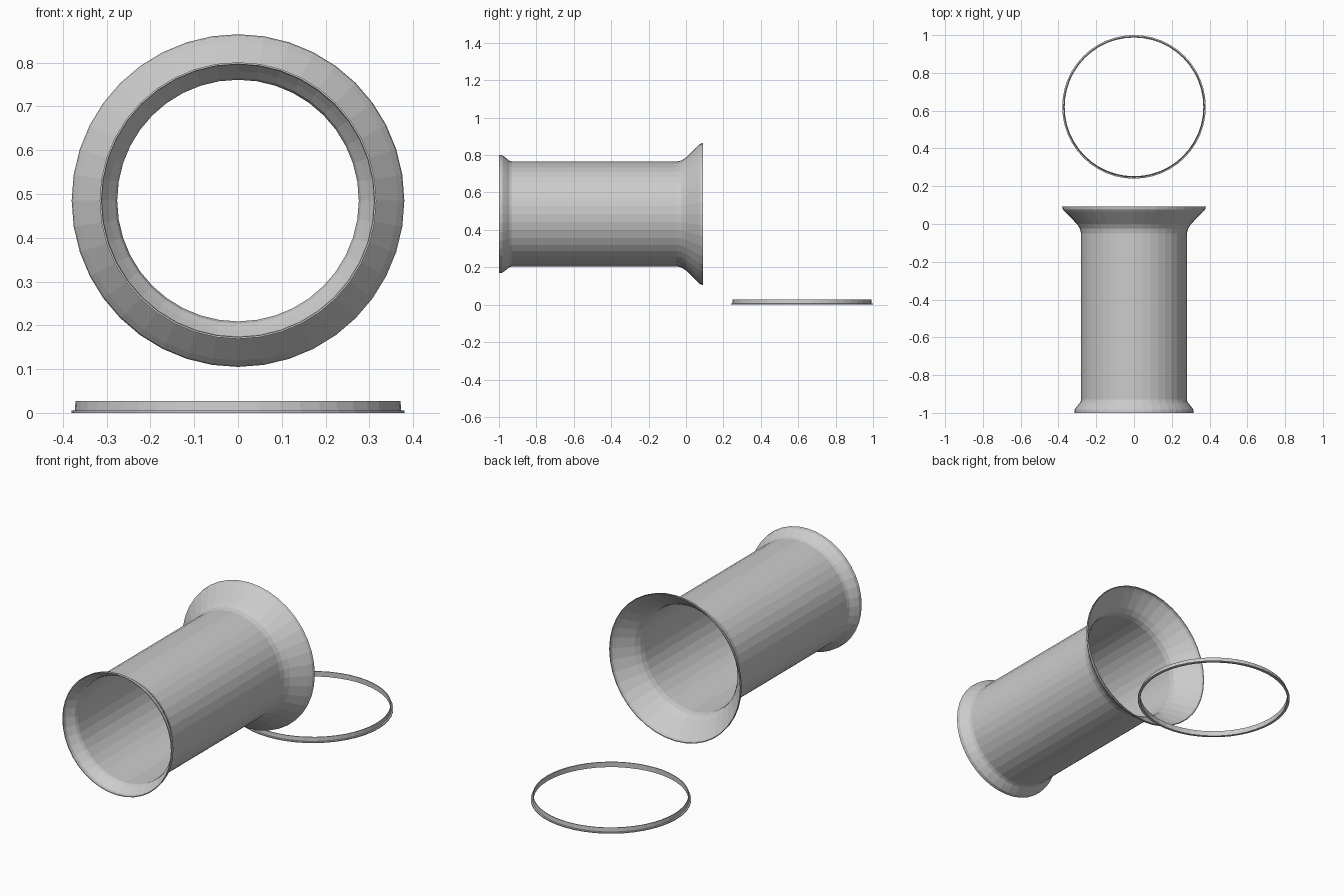
import bpy, bmesh, math

if "Cube" in bpy.data.objects:
    bpy.data.objects.remove(bpy.data.objects["Cube"])


def lathe(name, profile, sides, location, along_y=False):
    """Spin a closed (radius, height) profile into a hollow ring-shaped part."""
    bm = bmesh.new()
    rings = []
    for i in range(sides):
        a = 2 * math.pi * i / sides
        ring = []
        for r, h in profile:
            x, s = r * math.cos(a), r * math.sin(a)
            ring.append(bm.verts.new((x, h, s) if along_y else (x, s, h)))
        rings.append(ring)
    n = len(profile)
    for i in range(sides):
        a, b = rings[i], rings[(i + 1) % sides]
        for j in range(n):
            k = (j + 1) % n
            bm.faces.new((a[j], b[j], b[k], a[k]))
    bmesh.ops.recalc_face_normals(bm, faces=bm.faces)
    mesh = bpy.data.meshes.new(name)
    bm.to_mesh(mesh)
    bm.free()
    obj = bpy.data.objects.new(name, mesh)
    obj.location = location
    bpy.context.collection.objects.link(obj)
    return obj


# Thin-walled tube: small lip at the front, wide flare at the back
outer = [(0.316, -1.0), (0.314, -0.982), (0.300, -0.963), (0.285, -0.945),
         (0.280, -0.93), (0.280, -0.05), (0.286, -0.025), (0.302, 0.0),
         (0.365, 0.064), (0.377, 0.078), (0.380, 0.092)]
wall = 0.004
inner = [(r - wall, y) for r, y in reversed(outer)]
lathe("flared_tube", outer + inner, 40, (0, 0, 0.485), along_y=True)

# Loose retaining ring lying flat: narrow base flange with a short upright wall
ring_profile = [(0.380, 0.0), (0.380, 0.005), (0.373, 0.006), (0.371, 0.027),
                (0.367, 0.027), (0.367, 0.0)]
lathe("retaining_ring", ring_profile, 48, (0, 0.62, 0))
